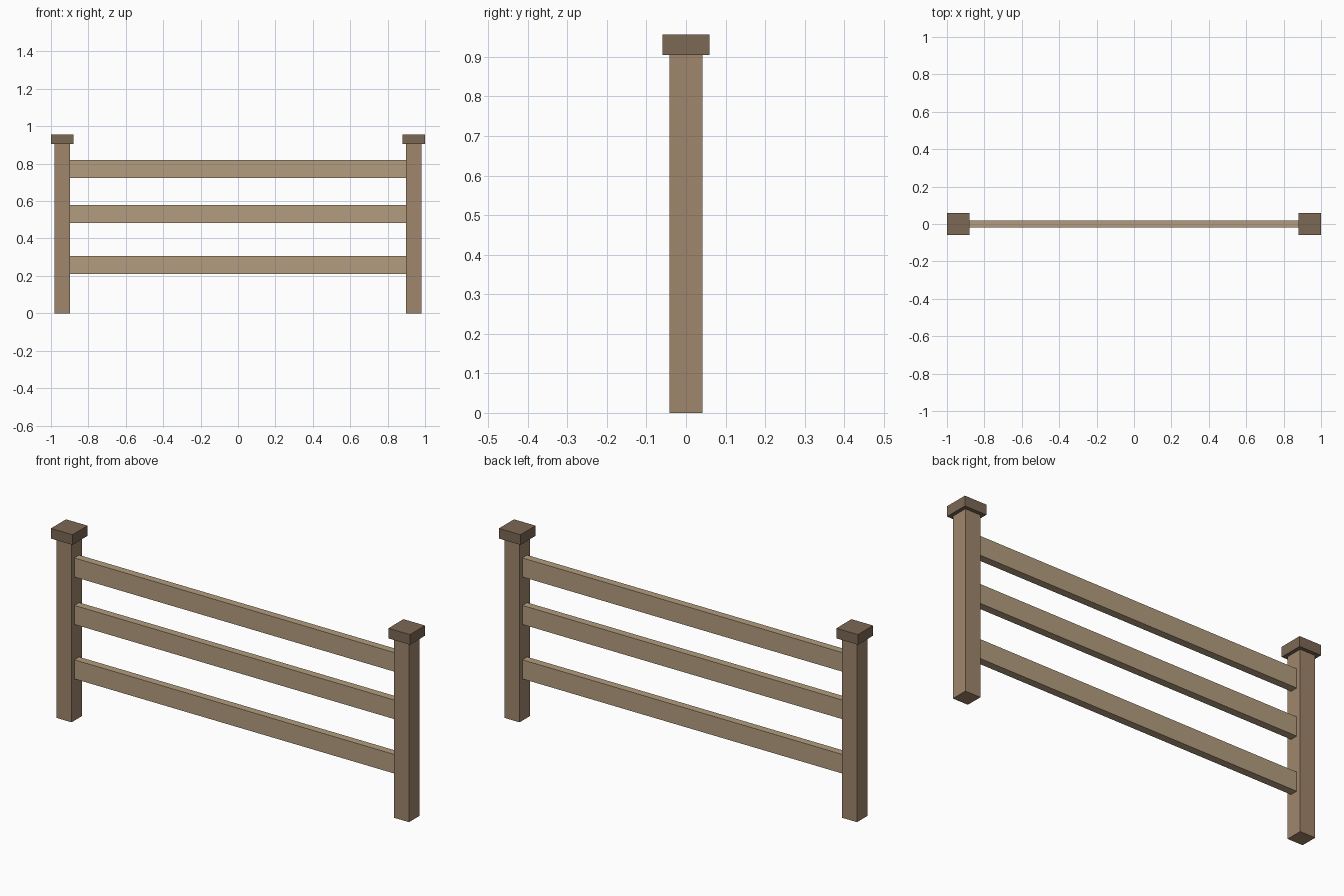
import bpy

if "Cube" in bpy.data.objects:
    bpy.data.objects.remove(bpy.data.objects["Cube"])


def material(name, color):
    m = bpy.data.materials.new(name)
    m.diffuse_color = (*color, 1)
    m.use_nodes = True
    m.node_tree.nodes["Principled BSDF"].inputs["Base Color"].default_value = m.diffuse_color
    return m


post_wood = material("post_wood", (0.35, 0.24, 0.15))
rail_wood = material("rail_wood", (0.45, 0.34, 0.21))
cap_wood = material("cap_wood", (0.20, 0.14, 0.09))


def box(name, x, z_low, z_high, width, depth, mat):
    """Axis-aligned box centred on y = 0."""
    bpy.ops.mesh.primitive_cube_add(size=1, location=(x, 0, (z_low + z_high) / 2))
    ob = bpy.context.object
    ob.name = name
    ob.scale = (width, depth, z_high - z_low)
    bpy.ops.object.transform_apply(location=False, rotation=False, scale=True)
    ob.data.materials.append(mat)
    return ob


# Square posts with overhanging caps
for side, x in (("left", -0.94), ("right", 0.94)):
    box(side + "_post", x, 0, 0.905, 0.084, 0.084, post_wood)
    box(side + "_post_cap", x, 0.905, 0.956, 0.12, 0.12, cap_wood)

# Three horizontal rails spanning between the posts
for name, z in (("lower", 0.258), ("middle", 0.532), ("upper", 0.771)):
    box(name + "_rail", 0, z - 0.048, z + 0.048, 1.796, 0.038, rail_wood)
